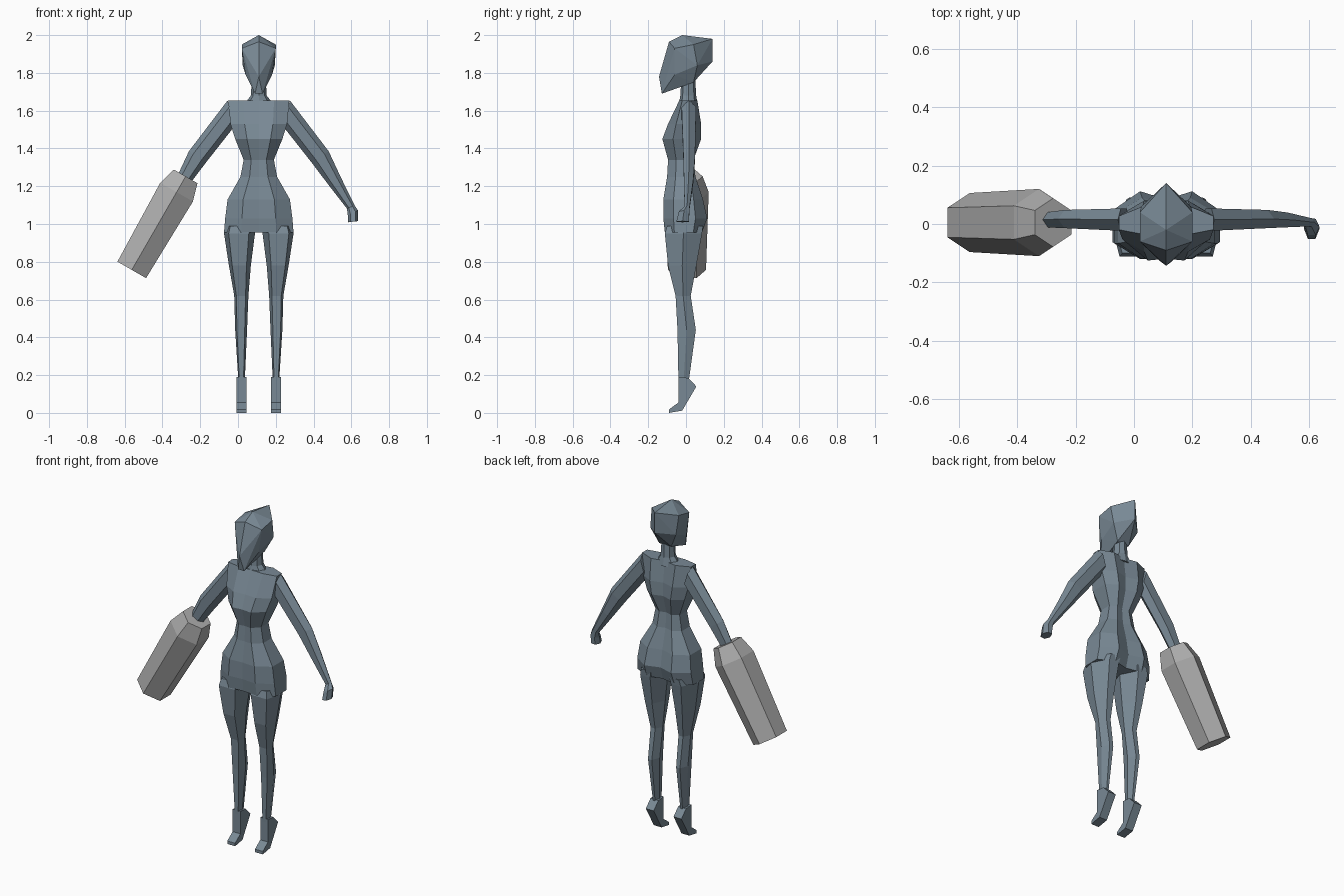
import bpy, bmesh, math
from mathutils import Vector

if "Cube" in bpy.data.objects:
    bpy.data.objects.remove(bpy.data.objects["Cube"], do_unlink=True)

CX = 0.11  # body centre line


def material(name, rgb):
    m = bpy.data.materials.new(name)
    m.use_nodes = True
    m.diffuse_color = (*rgb, 1)
    m.node_tree.nodes["Principled BSDF"].inputs["Base Color"].default_value = (*rgb, 1)
    return m


BODY = material("blue grey", (0.19, 0.25, 0.30))
CASE = material("light grey", (0.42, 0.42, 0.42))


def finish(name, bm, mat, x=CX):
    bmesh.ops.recalc_face_normals(bm, faces=bm.faces)
    mesh = bpy.data.meshes.new(name)
    bm.to_mesh(mesh)
    bm.free()
    mesh.materials.append(mat)
    ob = bpy.data.objects.new(name, mesh)
    ob.location.x = x
    bpy.context.collection.objects.link(ob)
    return ob


def loft(name, rings, mat=BODY, x=CX, side=1):
    """Skin a list of equal-length rings and cap both ends."""
    bm = bmesh.new()
    rows = [[bm.verts.new((side * p[0], p[1], p[2])) for p in r] for r in rings]
    n = len(rows[0])
    for a, b in zip(rows, rows[1:]):
        for i in range(n):
            j = (i + 1) % n
            bm.faces.new((a[i], a[j], b[j], b[i]))
    bm.faces.new(rows[0])
    bm.faces.new(rows[-1])
    return finish(name, bm, mat, x)


def ring(center, u, v, n=6):
    c, u, v = Vector(center), Vector(u), Vector(v)
    return [c + u * math.cos(2 * math.pi * i / n) + v * math.sin(2 * math.pi * i / n)
            for i in range(n)]


# Torso: height, half width, front depth, back depth
def torso_ring(z, w, f, b):
    half = [(w * 0.5, f), (w, f * 0.55), (w, b * 0.45), (w * 0.5, b)]
    pts = [(0, f * 0.95)] + half + [(0, b * 0.75)] + [(-x, y) for x, y in reversed(half)]
    return [(x, y, z) for x, y in pts]


loft("torso", [torso_ring(*s) for s in (
    (1.655, 0.162, -0.035, 0.06),
    (1.53, 0.15, -0.095, 0.08),
    (1.45, 0.125, -0.125, 0.08),
    (1.34, 0.08, -0.095, 0.04),
    (1.25, 0.097, -0.10, 0.05),
    (1.13, 0.165, -0.12, 0.09),
    (1.03, 0.178, -0.12, 0.112),
    (0.955, 0.184, -0.112, 0.085),
)])

# Neck
loft("neck", [ring((0, 0.012, z), (w, 0, 0), (0, d, 0), 8) for z, w, d in (
    (1.63, 0.08, 0.05), (1.68, 0.042, 0.042), (1.78, 0.036, 0.036))])

# Head: faceted helmet shape, pointed at the back and chin
bm = bmesh.new()
for x, y, z in ((0, -0.02, 2.0), (0, 0.14, 1.98), (0, 0.14, 1.86), (0, -0.09, 1.965),
                (0, -0.143, 1.78), (0.02, -0.128, 1.69), (0.09, 0.04, 1.95),
                (0.085, 0.06, 1.84), (0.09, -0.06, 1.93), (0.07, -0.06, 1.79),
                (0.04, 0.04, 1.75)):
    for s in ((1, -1) if x else (1,)):
        bm.verts.new((s * x, y, z))
bmesh.ops.convex_hull(bm, input=bm.verts)
finish("head", bm, BODY)


# Legs: height, inner edge, outer edge, front, back
def leg_ring(z, a, b, f, k):
    w, m = b - a, (f + k) / 2
    return [(a + w * 0.2, f, z), (b - w * 0.15, f, z), (b, m, z),
            (b - w * 0.3, k, z), (a + w * 0.3, k, z), (a, m, z)]


LEG = [leg_ring(*s) for s in (
    (0.99, 0.012, 0.175, -0.10, 0.09),
    (0.95, 0.02, 0.184, -0.112, 0.085),
    (0.78, 0.042, 0.158, -0.095, 0.055),
    (0.62, 0.055, 0.13, -0.055, 0.025),
    (0.44, 0.062, 0.125, -0.045, 0.052),
    (0.17, 0.074, 0.108, -0.04, 0.015),
    (0.08, 0.076, 0.106, -0.04, 0.01),
)]

# Feet: side profile on tiptoe with a raised heel
FOOT = [(-0.04, 0.19), (0.012, 0.185), (0.055, 0.14), (-0.02, 0.012),
        (-0.09, 0), (-0.09, 0.018), (-0.04, 0.055)]

# Arms: centre, cross direction, half depth
ARM = [ring(c, u, (0, d, 0)) for c, u, d in (
    ((0.145, 0.015, 1.588), (0.02, 0, 0.066), 0.044),
    ((0.325, 0.017, 1.355), (0.045, 0, 0.03), 0.036),
    ((0.40, 0.014, 1.23), (0.033, 0, 0.02), 0.029),
    ((0.487, 0.006, 1.09), (0.02, 0, 0.009), 0.016),
    ((0.498, -0.01, 1.06), (0.027, 0, 0.012), 0.032),
    ((0.498, -0.018, 1.012), (0.026, 0, 0.003), 0.038),
)]

for label, s in (("left", 1), ("right", -1)):
    loft(label + "_leg", LEG, side=s)
    loft(label + "_foot", [[(x, y, z) for y, z in FOOT] for x in (0.066, 0.118)], side=s)
    loft(label + "_arm", ARM, side=s)

# Forearm casing: tapered hexagonal barrel around the right hand
axis = Vector((0.5, 0, 0.867))
cross = Vector((0.867, 0, -0.5))
base = Vector((-0.5625, 0.005, 0.757))
loft("forearm_casing", [ring(base + axis * d, (0, r, 0), cross * r) for d, r in (
    (0, 0.101), (0.475, 0.115), (0.571, 0.083))], CASE, 0)
